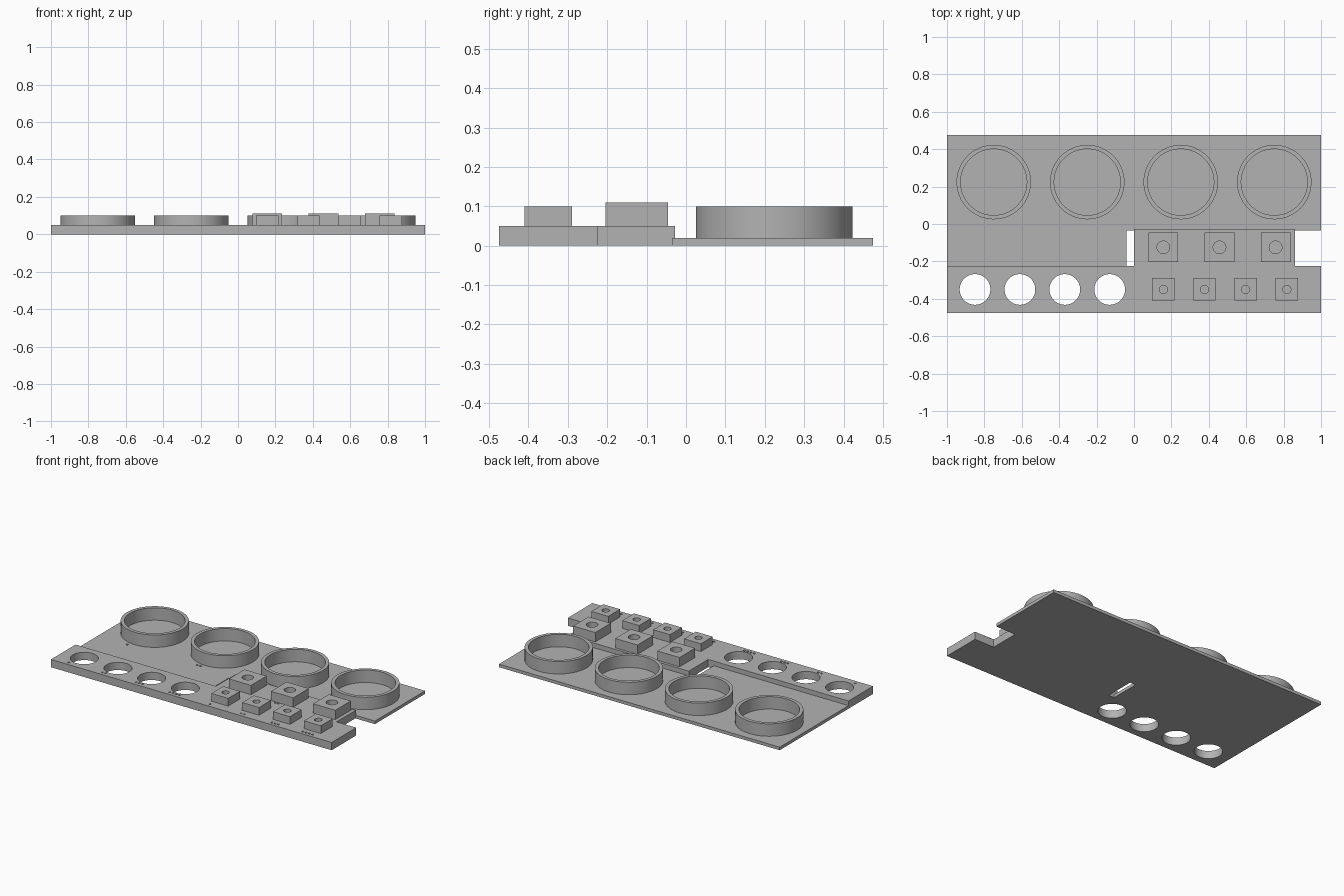
import bpy
import bmesh
import math
from mathutils import Matrix

cube = bpy.data.objects.get("Cube")
if cube:
    bpy.data.objects.remove(cube, do_unlink=True)

grey = bpy.data.materials.new("plain grey")
grey.use_nodes = True
grey.diffuse_color = (0.45, 0.45, 0.45, 1)
grey.node_tree.nodes["Principled BSDF"].inputs["Base Color"].default_value = (0.45, 0.45, 0.45, 1)


def make_object(name, bm):
    bmesh.ops.recalc_face_normals(bm, faces=bm.faces)
    mesh = bpy.data.meshes.new(name)
    bm.to_mesh(mesh)
    bm.free()
    mesh.materials.append(grey)
    obj = bpy.data.objects.new(name, mesh)
    bpy.context.collection.objects.link(obj)
    return obj


def extrude_outline(name, outline, z0, z1):
    bm = bmesh.new()
    face = bm.faces.new([bm.verts.new((x, y, z0)) for x, y in outline])
    result = bmesh.ops.extrude_face_region(bm, geom=[face])
    verts = [v for v in result["geom"] if isinstance(v, bmesh.types.BMVert)]
    bmesh.ops.translate(bm, verts=verts, vec=(0, 0, z1 - z0))
    return make_object(name, bm)


def square(x, y, size):
    h = size / 2
    return [(x - h, y - h), (x + h, y - h), (x + h, y + h), (x - h, y + h)]


def circle(x, y, r, n=64):
    return [(x + r * math.cos(math.tau * i / n), y + r * math.sin(math.tau * i / n)) for i in range(n)]


def smooth(obj):
    bpy.ops.object.select_all(action="DESELECT")
    obj.select_set(True)
    bpy.context.view_layer.objects.active = obj
    bpy.ops.object.shade_smooth_by_angle(angle=math.radians(30))


def cut_holes(obj, holes):
    """Cut round holes given as (x, y, radius, bottom, top, sides)."""
    bm = bmesh.new()
    for x, y, r, z0, z1, n in holes:
        bmesh.ops.create_cone(bm, cap_ends=True, segments=n, radius1=r, radius2=r, depth=z1 - z0,
                              matrix=Matrix.Translation((x, y, (z0 + z1) / 2)))
    cutter = make_object("hole_cutter", bm)
    cutter.hide_render = True
    mod = obj.modifiers.new("holes", "BOOLEAN")
    mod.operation = "DIFFERENCE"
    mod.solver = "EXACT"
    mod.object = cutter
    bpy.context.view_layer.update()
    graph = bpy.context.evaluated_depsgraph_get()
    mesh = bpy.data.meshes.new_from_object(obj.evaluated_get(graph))
    obj.modifiers.clear()
    obj.data = mesh
    bpy.data.objects.remove(cutter, do_unlink=True)
    smooth(obj)


def counting_dots(centres, y, top):
    """Rows of one, two, three... shallow dots, one row for each station."""
    return [(x - 0.042 + 0.023 * k, y, 0.007, top - 0.008, top + 0.01, 12)
            for i, x in enumerate(centres) for k in range(i + 1)]


THIN, THICK = 0.02, 0.05
ring_x = [-0.75 + 0.5 * i for i in range(4)]
hole_x = [-0.85 + 0.24 * i for i in range(4)]
large_x = [0.157 + 0.3 * i for i in range(3)]
small_x = [0.157 + 0.22 * i for i in range(4)]

# Thin rear plate with its tongue on the right-hand side
rear = extrude_outline("rear_plate", [(-1, 0.475), (-1, -0.225), (-0.04, -0.225), (-0.04, -0.035),
                                      (1, -0.035), (1, 0.475)], 0, THIN)
cut_holes(rear, counting_dots(ring_x, 0.003, THIN))

# Thick front plate with raised shelf and round through holes
front = extrude_outline("front_plate", [(-1, -0.475), (1, -0.475), (1, -0.225), (0.86, -0.225),
                                        (0.86, -0.028), (0, -0.028), (0, -0.225), (-1, -0.225)], 0, THICK)
through = [(x, -0.35, 0.082, -0.05, 0.1, 64) for x in hole_x]
cut_holes(front, through + counting_dots(hole_x, -0.448, THICK)
          + counting_dots(small_x, -0.448, THICK) + counting_dots(large_x, -0.215, THICK))

# Open cup rings on the rear plate
for i, x in enumerate(ring_x):
    ring = extrude_outline(f"cup_ring_{i + 1}", circle(x, 0.224, 0.199), THIN, 0.1)
    cut_holes(ring, [(x, 0.224, 0.177, 0, 0.2, 64)])

# Square sockets with round holes
for label, centres, y, size, top, r in (("large", large_x, -0.125, 0.158, 0.11, 0.034),
                                        ("small", small_x, -0.35, 0.12, 0.1, 0.022)):
    for i, x in enumerate(centres):
        block = extrude_outline(f"{label}_socket_{i + 1}", square(x, y, size), THICK, top)
        cut_holes(block, [(x, y, r, 0, 0.2, 32)])
